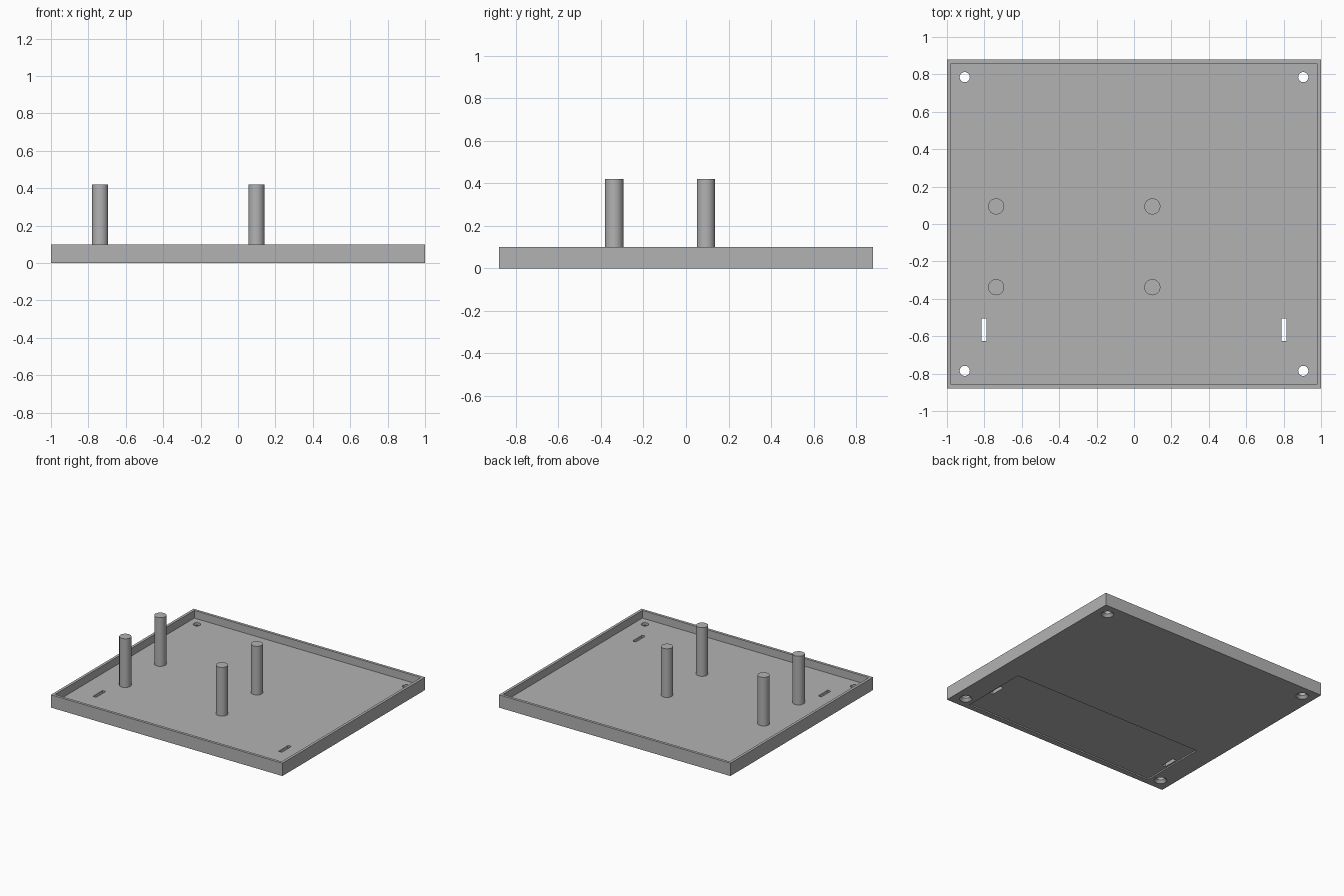
import bpy
import bmesh
from mathutils import Matrix

if "Cube" in bpy.data.objects:
    bpy.data.objects.remove(bpy.data.objects["Cube"])

FLOOR = 0.04

grey = bpy.data.materials.new("plain_grey")
grey.diffuse_color = (0.45, 0.45, 0.45, 1)
grey.use_nodes = True
grey.node_tree.nodes["Principled BSDF"].inputs["Base Color"].default_value = grey.diffuse_color


def make_object(name, bm):
    mesh = bpy.data.meshes.new(name)
    bm.to_mesh(mesh)
    bm.free()
    mesh.materials.append(grey)
    obj = bpy.data.objects.new(name, mesh)
    bpy.context.collection.objects.link(obj)
    return obj


def box(name, x, y, z):
    """Box from (low, high) pairs."""
    bm = bmesh.new()
    bmesh.ops.create_cube(bm, size=1)
    for v in bm.verts:
        for i, (lo, hi) in enumerate((x, y, z)):
            v.co[i] = (lo + hi) / 2 + v.co[i] * (hi - lo)
    return make_object(name, bm)


def cone(name, x, y, z0, z1, r0, r1, sides=32):
    bm = bmesh.new()
    bmesh.ops.create_cone(bm, cap_ends=True, segments=sides, radius1=r0, radius2=r1,
                          depth=z1 - z0,
                          matrix=Matrix.Translation((x, y, (z0 + z1) / 2)))
    return make_object(name, bm)


def smooth(obj):
    bpy.ops.object.select_all(action='DESELECT')
    obj.select_set(True)
    bpy.context.view_layer.objects.active = obj
    bpy.ops.object.shade_smooth_by_angle(angle=0.6)


# Shallow tray
tray = box("tray", (-1, 1), (-0.88, 0.88), (0, 0.10))

# Cavity and the recessed rectangle on the underside
cutters = [
    box("cavity_cutter", (-0.979, 0.979), (-0.859, 0.859), (FLOOR, 0.2)),
    box("underside_recess_cutter", (-0.83, 0.83), (-0.835, -0.295), (-0.1, 0.01)),
]

for sx in (-1, 1):
    # Strap slots
    cutters.append(box("slot_cutter", (sx * 0.802 - 0.014, sx * 0.802 + 0.014),
                       (-0.625, -0.506), (-0.1, 0.07)))
    # Corner screw holes, countersunk from below
    for sy in (-1, 1):
        x, y = sx * 0.905, sy * 0.785
        cutters.append(cone("screw_hole_cutter", x, y, -0.05, 0.07, 0.027, 0.027))
        cutters.append(cone("countersink_cutter", x, y, -0.02, 0.02, 0.063, 0.027))

bpy.context.view_layer.objects.active = tray
for cutter in cutters:
    mod = tray.modifiers.new("cut", 'BOOLEAN')
    mod.operation = 'DIFFERENCE'
    mod.solver = 'EXACT'
    mod.object = cutter
    bpy.ops.object.modifier_apply(modifier=mod.name)
for cutter in cutters:
    bpy.data.objects.remove(cutter)
smooth(tray)

# Four standing posts
for x in (-0.737, 0.098):
    for y in (-0.338, 0.094):
        smooth(cone("post", x, y, FLOOR - 0.005, 0.42, 0.043, 0.043))
